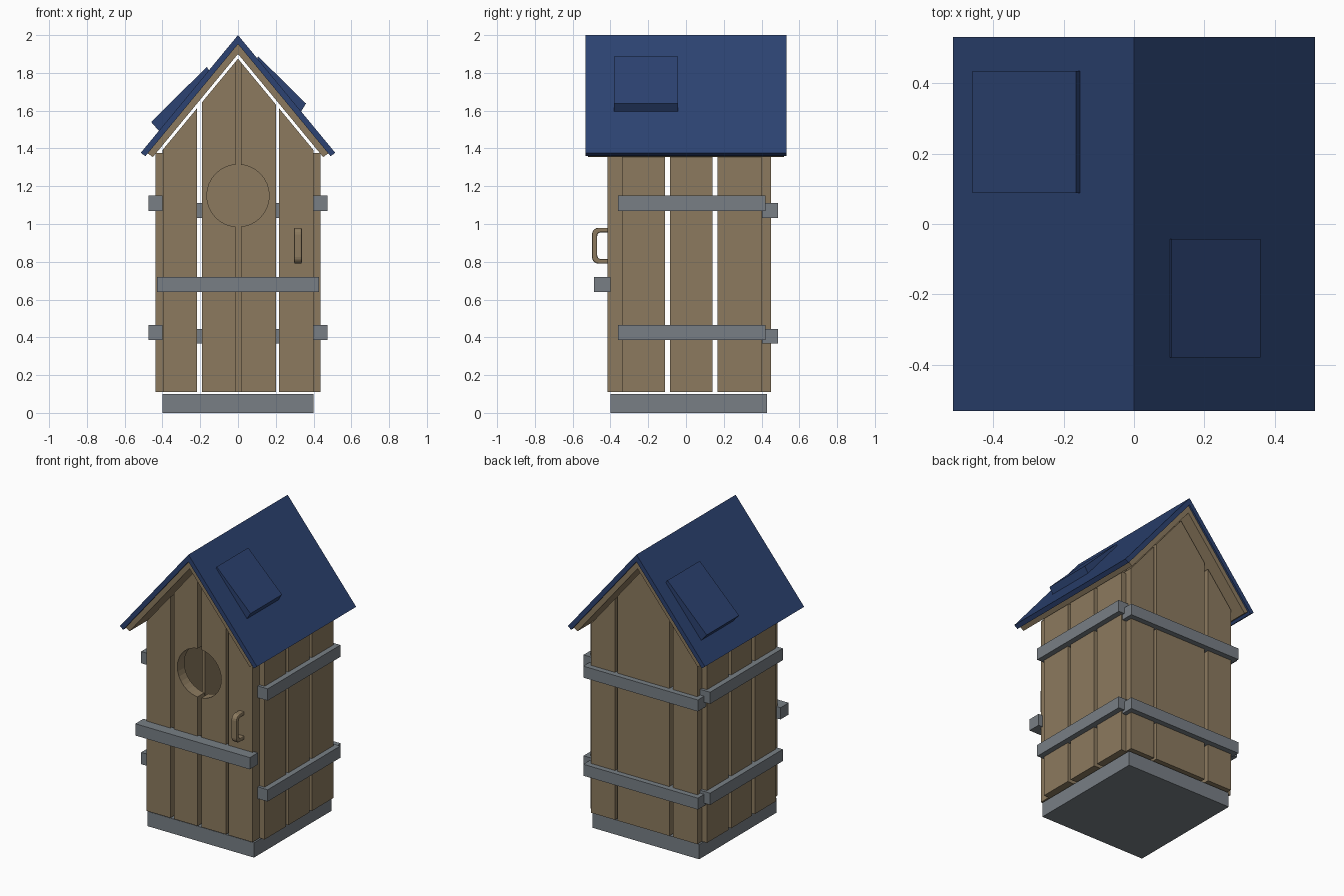
import bpy, bmesh, math
from mathutils import Vector

if "Cube" in bpy.data.objects:
    bpy.data.objects.remove(bpy.data.objects["Cube"])


def material(name, rgb):
    m = bpy.data.materials.new(name)
    m.diffuse_color = (*rgb, 1)
    m.use_nodes = True
    m.node_tree.nodes["Principled BSDF"].inputs["Base Color"].default_value = m.diffuse_color
    return m


WOOD = material("brown wood", (0.262, 0.195, 0.114))
METAL = material("grey trim", (0.188, 0.212, 0.235))
ROOF = material("blue roof", (0.025, 0.055, 0.168))


def prism(name, pts, a, b, mat, axis="y"):
    """Extrude a 2D profile from a to b: axis y uses (x,z), axis x uses (y,z)."""
    bm = bmesh.new()
    put = (lambda p, d: (p[0], d, p[1])) if axis == "y" else (lambda p, d: (d, p[0], p[1]))
    f = bm.faces.new([bm.verts.new(put(p, a)) for p in pts])
    r = bmesh.ops.extrude_face_region(bm, geom=[f])
    move = Vector((0, b - a, 0)) if axis == "y" else Vector((b - a, 0, 0))
    bmesh.ops.translate(bm, vec=move, verts=[v for v in r["geom"] if isinstance(v, bmesh.types.BMVert)])
    bmesh.ops.recalc_face_normals(bm, faces=bm.faces)
    me = bpy.data.meshes.new(name)
    bm.to_mesh(me)
    bm.free()
    me.materials.append(mat)
    ob = bpy.data.objects.new(name, me)
    bpy.context.collection.objects.link(ob)
    return ob


def box(name, x0, x1, y0, y1, z0, z1, mat):
    return prism(name, [(x0, z0), (x1, z0), (x1, z1), (x0, z1)], y0, y1, mat)


SLOPE = 1.21
Z0 = 0.11


def gable_plank(name, x0, x1, y0, y1):
    top = lambda x: 1.875 - SLOPE * abs(x)
    pts = [(x0, Z0), (x1, Z0), (x1, top(x1))]
    if x0 < 0 < x1:
        pts.append((0, top(0)))
    pts.append((x0, top(x0)))
    return prism(name, pts, y0, y1, WOOD)


# Base
box("base", -0.4, 0.4, -0.4, 0.43, 0, 0.1, METAL)

# Round window cutter
bpy.ops.mesh.primitive_cylinder_add(vertices=32, radius=0.165, depth=0.4,
                                    location=(0, -0.38, 1.15), rotation=(math.pi / 2, 0, 0))
cutter = bpy.context.object
cutter.name = "window_cutter"
cutter.hide_render = True

# Front planks, the middle two cut by the window
for i, (a, b) in enumerate([(-0.398, -0.217), (-0.19, -0.013), (0.015, 0.2), (0.218, 0.4)]):
    ob = gable_plank(f"front_plank_{i}", a, b, -0.415, -0.34)
    if i in (1, 2):
        m = ob.modifiers.new("window", "BOOLEAN")
        m.object = cutter
        m.operation = "DIFFERENCE"
        m.solver = "EXACT"
        bpy.context.view_layer.objects.active = ob
        bpy.ops.object.modifier_apply(modifier=m.name)
bpy.data.objects.remove(cutter)

# Back planks
for i, (a, b) in enumerate([(-0.4, -0.217), (-0.19, 0.198), (0.218, 0.4)]):
    gable_plank(f"back_plank_{i}", a, b, 0.38, 0.45)

# Side planks and side straps
for side, s in (("left", -1), ("right", 1)):
    for i, (a, b) in enumerate([(-0.34, -0.112), (-0.085, 0.14), (0.168, 0.4)]):
        x0, x1 = sorted((s * 0.365, s * 0.438))
        box(f"{side}_plank_{i}", x0, x1, a, b, Z0, 1.375, WOOD)
    for z in (0.385, 1.07):
        x0, x1 = sorted((s * 0.4, s * 0.475))
        box(f"{side}_strap", x0, x1, -0.36, 0.42, z, z + 0.08, METAL)

# Back and front straps
for z in (0.367, 1.033):
    box("back_strap", -0.43, 0.43, 0.402, 0.487, z, z + 0.078, METAL)
box("front_strap", -0.43, 0.43, -0.487, -0.4, 0.64, 0.72, METAL)


def chevron(name, top, bottom, xt, xb, y, mat):
    pts = [(-xt, top - SLOPE * xt), (0, top), (xt, top - SLOPE * xt),
           (xb, bottom - SLOPE * xb), (0, bottom), (-xb, bottom - SLOPE * xb)]
    return prism(name, pts, -y, y, mat)


# Roof covering and wooden lining
chevron("roof", 2.0, 1.952, 0.515, 0.49, 0.532, ROOF)
chevron("roof_lining", 1.952, 1.9, 0.478, 0.451, 0.52, WOOD)

# Roof patches
prism("right_patch", [(0.1, 1.872), (0.106, 1.888), (0.36, 1.638), (0.333, 1.594)], -0.38, -0.042, ROOF)
prism("left_patch", [(-0.152, 1.812), (-0.165, 1.832), (-0.46, 1.54), (-0.418, 1.492)], 0.088, 0.435, ROOF)


# Door handle: rounded C profile
def rounded(y, z0, z1, r, n=4):
    pts = [(-0.41, z0)]
    for cz, a0 in ((z0 + r, 270), (z1 - r, 180)):
        for k in range(n + 1):
            a = math.radians(a0 - 90 * k / n)
            pts.append((y + r + r * math.cos(a), cz + r * math.sin(a)))
    return pts + [(-0.41, z1)]


outer = rounded(-0.498, 0.79, 0.98, 0.035)
inner = rounded(-0.47, 0.815, 0.955, 0.018)
handle = prism("door_handle", outer + inner[::-1], 0.297, 0.338, WOOD, "x")
bev = handle.modifiers.new("soft edges", "BEVEL")
bev.width = 0.007
bev.segments = 2
